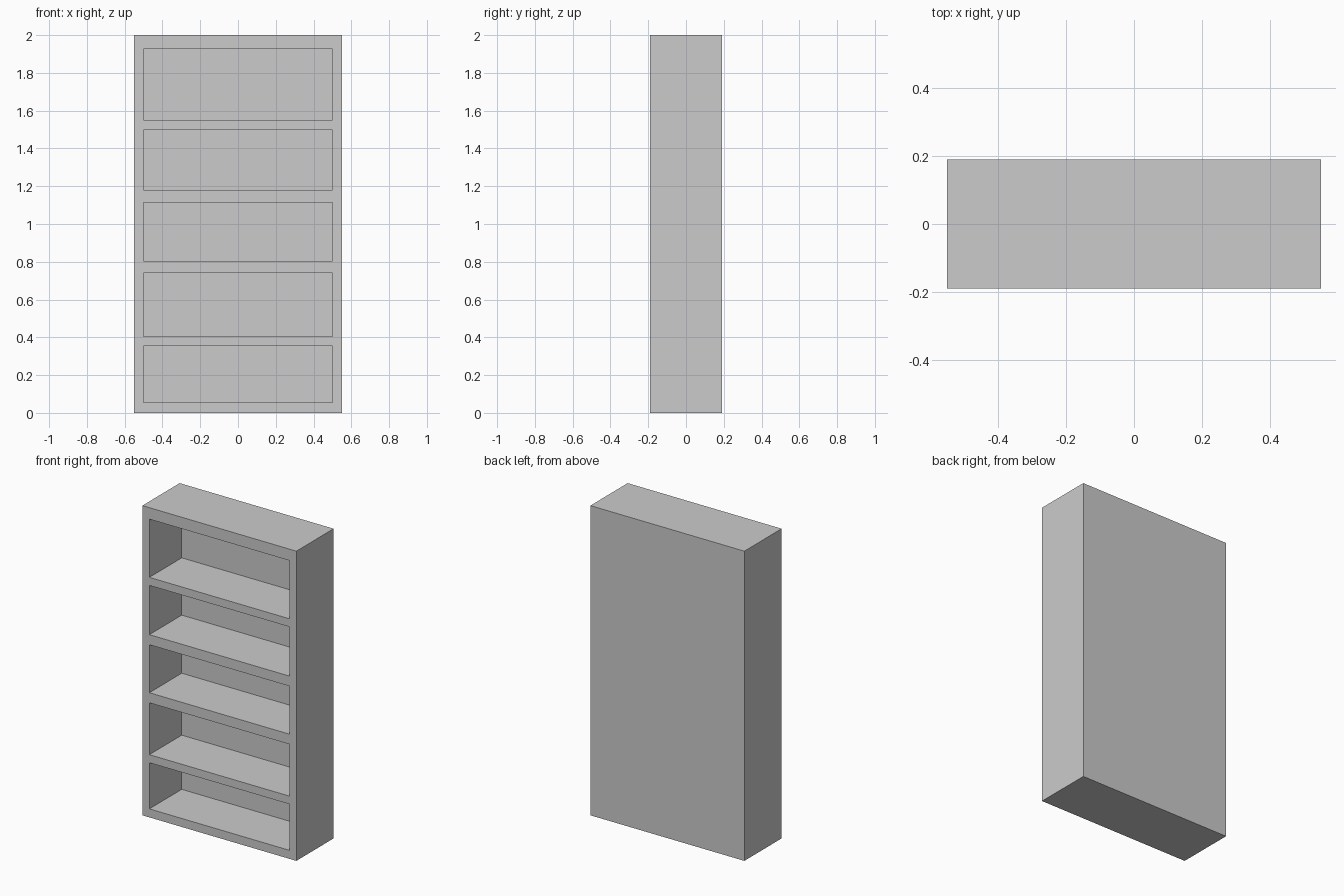
import bpy

if "Cube" in bpy.data.objects:
    bpy.data.objects.remove(bpy.data.objects["Cube"])

WIDTH, DEPTH, HEIGHT = 1.10, 0.38, 2.00
INNER_HALF = 0.50      # half width of the openings
BACK_Y = 0.14          # inner face of the back panel
# bottom and top height of each shelf opening
OPENINGS = [(0.055, 0.353), (0.405, 0.74), (0.805, 1.115), (1.18, 1.498), (1.55, 1.926)]


def box(name, lo, hi):
    centre = [(a + b) / 2 for a, b in zip(lo, hi)]
    bpy.ops.mesh.primitive_cube_add(size=1, location=centre)
    ob = bpy.context.object
    ob.name = name
    ob.scale = [b - a for a, b in zip(lo, hi)]
    bpy.ops.object.transform_apply(location=True, rotation=False, scale=True)
    return ob


# solid bookcase body
case = box("bookcase", (-WIDTH / 2, -DEPTH / 2, 0), (WIDTH / 2, DEPTH / 2, HEIGHT))

# hollow out each compartment from the front
for i, (z0, z1) in enumerate(OPENINGS):
    cutter = box(f"compartment_cutter_{i + 1}",
                 (-INNER_HALF, -DEPTH / 2 - 0.1, z0), (INNER_HALF, BACK_Y, z1))
    cutter.hide_render = True
    mod = case.modifiers.new("compartment", 'BOOLEAN')
    mod.operation = 'DIFFERENCE'
    mod.solver = 'EXACT'
    mod.object = cutter
    bpy.context.view_layer.objects.active = case
    bpy.ops.object.modifier_apply(modifier=mod.name)
    bpy.data.objects.remove(cutter)
